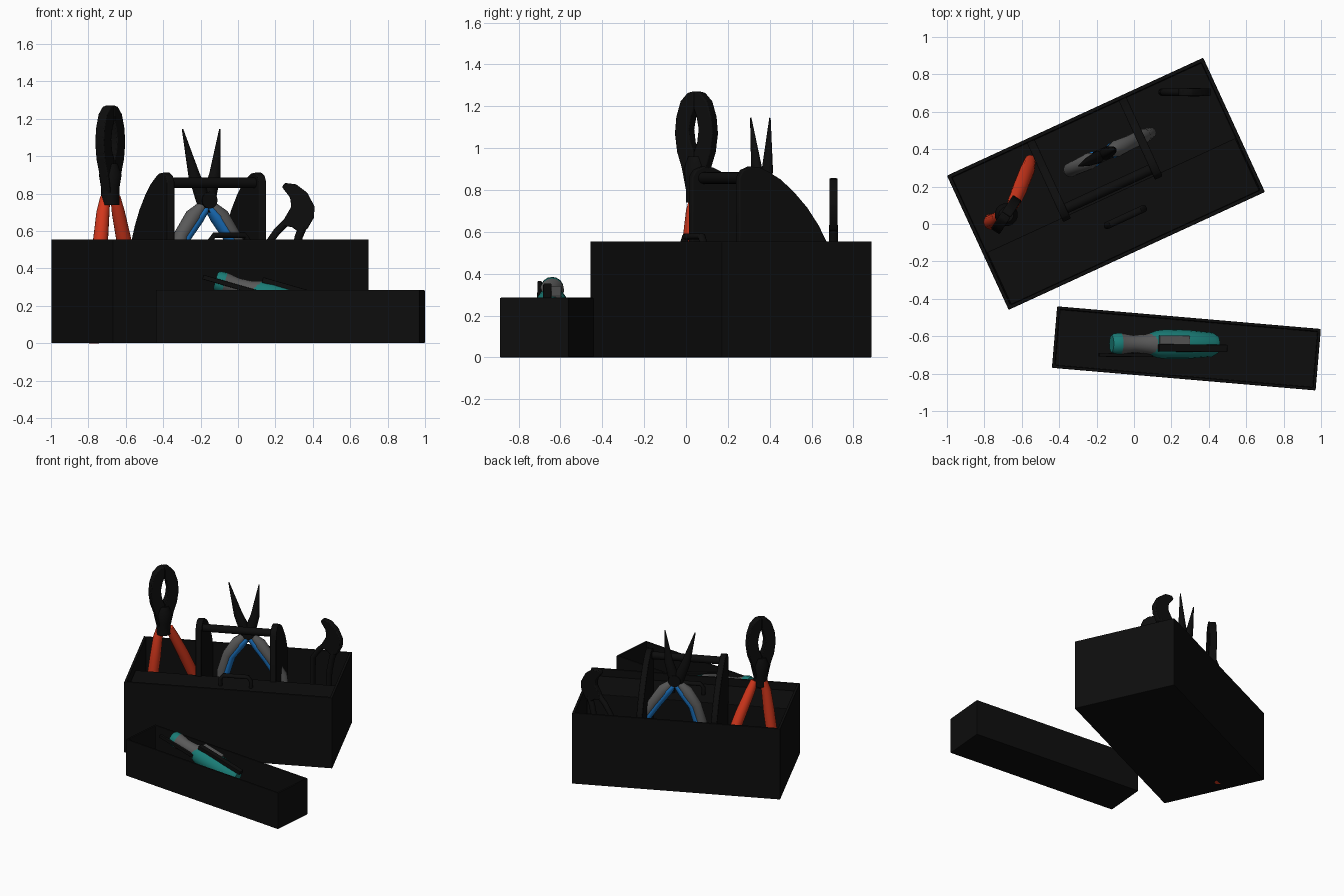
import bpy, bmesh, math
from mathutils import Matrix, Vector

if "Cube" in bpy.data.objects:
    bpy.data.objects.remove(bpy.data.objects["Cube"])


def material(name, rgb):
    m = bpy.data.materials.new(name)
    m.diffuse_color = (*rgb, 1)
    m.use_nodes = True
    m.node_tree.nodes["Principled BSDF"].inputs["Base Color"].default_value = m.diffuse_color
    return m


BLACK = material("black", (0.004, 0.004, 0.004))
RED = material("red", (0.68, 0.04, 0.012))
BLUE = material("blue", (0.01, 0.16, 0.5))
TEAL = material("teal", (0.01, 0.2, 0.18))
GREY = material("grey", (0.1, 0.1, 0.1))


def finish(name, bm, mat, matrix=Matrix(), bevel=0.0, smooth=False):
    bmesh.ops.recalc_face_normals(bm, faces=bm.faces)
    me = bpy.data.meshes.new(name)
    bm.to_mesh(me)
    bm.free()
    ob = bpy.data.objects.new(name, me)
    bpy.context.collection.objects.link(ob)
    ob.matrix_world = matrix
    me.materials.append(mat)
    if bevel:
        b = ob.modifiers.new("bevel", 'BEVEL')
        b.width, b.segments = bevel, 2
    if smooth:
        bpy.context.view_layer.objects.active = ob
        ob.select_set(True)
        bpy.ops.object.shade_smooth_by_angle(angle=math.radians(40))
        ob.select_set(False)
    return ob


def block(name, size, loc, mat, matrix, bevel=0.004):
    bm = bmesh.new()
    bmesh.ops.create_cube(bm, size=1)
    bmesh.ops.scale(bm, vec=size, verts=bm.verts)
    bmesh.ops.translate(bm, vec=loc, verts=bm.verts)
    return finish(name, bm, mat, matrix, bevel)


def open_box(name, length, width, height, wall, mat, matrix):
    bm = bmesh.new()
    bmesh.ops.create_cube(bm, size=1)
    bmesh.ops.scale(bm, vec=(length, width, height), verts=bm.verts)
    bmesh.ops.translate(bm, vec=(0, 0, height / 2), verts=bm.verts)
    top = max(bm.faces, key=lambda f: f.calc_center_median().z)
    bmesh.ops.inset_region(bm, faces=[top], thickness=wall)
    inner = bmesh.ops.extrude_face_region(bm, geom=[top])["geom"]
    bmesh.ops.translate(bm, vec=(0, 0, wall - height),
                        verts=[g for g in inner if isinstance(g, bmesh.types.BMVert)])
    bmesh.ops.delete(bm, geom=[top], context='FACES_ONLY') if top.is_valid else None
    return finish(name, bm, mat, matrix, 0.005)


def plate(name, pts, thick, mat, matrix, bevel=0.006):
    """Outline in local x-z, centred thickness along local y."""
    bm = bmesh.new()
    f = bm.faces.new([bm.verts.new((x, -thick / 2, z)) for x, z in pts])
    g = bmesh.ops.extrude_face_region(bm, geom=[f])["geom"]
    bmesh.ops.translate(bm, vec=(0, thick, 0),
                        verts=[v for v in g if isinstance(v, bmesh.types.BMVert)])
    return finish(name, bm, mat, matrix, bevel, True)


def tube(name, pts, radii, mat, matrix=Matrix(), squash=1.0, n=16):
    """Loft of rings along a path; squash scales the ring's width along y."""
    bm = bmesh.new()
    pts = [Vector(p) for p in pts]
    rings = []
    for i, p in enumerate(pts):
        t = (pts[min(i + 1, len(pts) - 1)] - pts[max(i - 1, 0)]).normalized()
        side = Vector((0, 1, 0))
        side = (side - t * side.dot(t)).normalized()
        up = t.cross(side)
        rings.append([bm.verts.new(p + radii[i] * (math.cos(a) * up + squash * math.sin(a) * side))
                      for a in (2 * math.pi * k / n for k in range(n))])
    for a, b in zip(rings, rings[1:]):
        for k in range(n):
            bm.faces.new((a[k], a[(k + 1) % n], b[(k + 1) % n], b[k]))
    bm.faces.new(rings[0])
    bm.faces.new(rings[-1])
    return finish(name, bm, mat, matrix, 0, True)


def frame(x, y, degrees):
    return Matrix.Translation((x, y, 0)) @ Matrix.Rotation(math.radians(degrees), 4, 'Z')


# Main toolbox with dividers and carrying bar
BOX = frame(-0.15, 0.215, 24.7)
open_box("toolbox", 1.508, 0.79, 0.555, 0.028, BLACK, BOX)
side = [(-0.09, 0.02), (-0.09, 0.86), (-0.07, 0.895), (-0.03, 0.912), (0.02, 0.908), (0.06, 0.89),
        (0.13, 0.85), (0.20, 0.79), (0.27, 0.715), (0.33, 0.63), (0.375, 0.545), (0.375, 0.02)]
for s, label in ((-1, "left"), (1, "right")):
    m = BOX @ Matrix.Translation((s * 0.27, 0, 0)) @ Matrix.Rotation(math.pi / 2, 4, 'Z')
    plate(label + "_handle_plate", side, 0.045, BLACK, m)
tube("carry_bar", [(-0.27, -0.03, 0.857), (0.27, -0.03, 0.857)], [0.028] * 2, BLACK, BOX)
block("long_divider", (1.46, 0.025, 0.48), (0, -0.08, 0.26), BLACK, BOX)

# Front compartment cover with a lifting handle
block("compartment_cover", (1.46, 0.3, 0.02), (0, -0.225, 0.49), BLACK, BOX)
tube("cover_handle", [(-0.09, -0.205, 0.49), (-0.09, -0.205, 0.55), (-0.07, -0.205, 0.578),
                      (0.11, -0.205, 0.578), (0.13, -0.205, 0.55), (0.13, -0.205, 0.49)],
     [0.015] * 6, BLACK, BOX, 1.3)

# Loose tray in front
TRAY = frame(0.28, -0.665, -4.9)
open_box("loose_tray", 1.415, 0.33, 0.285, 0.022, BLACK, TRAY)

# Red-handled pliers
P = frame(-0.683, 0.05, 56.5)
jaw = [(0, 1.272), (0.035, 1.265), (0.075, 1.225), (0.1, 1.15), (0.108, 1.07), (0.095, 0.98),
       (0.07, 0.91), (0.045, 0.80), (0, 0.80), (0, 0.98), (0.02, 1.03), (0.028, 1.09), (0.016, 1.15), (0, 1.19)]
for s, label in ((-1, "left"), (1, "right")):
    plate(label + "_plier_jaw", [(s * x, z) for x, z in jaw], 0.055, BLACK, P)
tube("plier_neck", [(0, 0, 0.74), (0, 0, 0.83), (0, 0, 0.90), (0, 0, 0.96)],
     [0.05, 0.05, 0.062, 0.04], BLACK, P)
tube("plier_grip_a", [(-0.71, 0.05, 0.78), (-0.722, 0.035, 0.70), (-0.735, 0.022, 0.55),
                      (-0.765, 0.01, 0.3), (-0.77, 0.025, 0.0)],
     [0.027, 0.035, 0.04, 0.04, 0.028], RED)
tube("plier_grip_b", [(-0.655, 0.085, 0.78), (-0.64, 0.12, 0.70), (-0.61, 0.19, 0.55),
                      (-0.57, 0.29, 0.32), (-0.555, 0.34, 0.12)],
     [0.027, 0.035, 0.04, 0.04, 0.03], RED)

# Needle-nose pliers with grey and blue grips
N = frame(-0.165, 0.37, 24.7)
for s, label, tip, end in ((-1, "left", -0.145, -0.20), (1, "right", 0.075, 0.28)):
    tube(label + "_needle_jaw", [(s * 0.012, 0, 0.70), (s * 0.025 - 0.01, 0, 0.80),
                                 (tip * 0.45 + s * 0.012, 0, 0.90), (tip, 0, 1.145)],
         [0.03, 0.04, 0.032, 0.004], BLACK, N, 0.8)
    path = [(s * 0.03, 0, 0.735), (s * 0.08, 0, 0.68), (s * 0.15, 0, 0.58),
            (end * 0.6 + s * 0.07, 0, 0.45), (end, 0, 0.2)]
    tube(label + "_needle_grip", path, [0.025, 0.045, 0.04, 0.04, 0.03], GREY, N)
    inner = [(x - s * 0.026, y, z - 0.008) for x, y, z in path]
    tube(label + "_needle_grip_inlay", inner, [0.02, 0.034, 0.03, 0.03, 0.022], BLUE, N, 1.25)
tube("needle_pivot", [(0, -0.035, 0.765), (0.001, 0.035, 0.765)], [0.045] * 2, BLACK, N)

# Dark gripping pliers at the back corner
W = frame(0, 0.705, 0)
claw = [(0.235, 0.835), (0.25, 0.857), (0.31, 0.85), (0.37, 0.805), (0.41, 0.73), (0.405, 0.67),
        (0.37, 0.61), (0.33, 0.59), (0.29, 0.62), (0.235, 0.63), (0.25, 0.67), (0.285, 0.73),
        (0.278, 0.78)]
plate("grip_head", claw, 0.04, BLACK, W)
tube("grip_arm_left", [(0.27, 0, 0.66), (0.21, 0, 0.60), (0.16, 0, 0.53), (0.15, 0, 0.15)],
     [0.02] * 4, BLACK, W)
tube("grip_arm_right", [(0.35, 0, 0.63), (0.325, 0, 0.57), (0.30, 0, 0.45), (0.29, 0, 0.15)],
     [0.022] * 4, BLACK, W)

# Teal and grey hand tool leaning in the tray
K = frame(-0.12, -0.64, -0.5) @ Matrix.Translation((0, 0, 0.335)) @ Matrix.Rotation(0.28, 4, 'Y')
tube("tool_end_cap", [(0, 0, 0), (0.012, 0, 0), (0.05, 0, 0)], [0.045, 0.055, 0.058], TEAL, K)
tube("tool_grip", [(0.05, 0, 0), (0.12, 0, 0), (0.19, 0, 0), (0.24, 0, 0)],
     [0.058, 0.047, 0.052, 0.066], GREY, K)
tube("tool_body", [(0.19, 0, 0), (0.25, 0, 0), (0.30, 0, 0), (0.42, 0, 0), (0.56, 0, 0), (0.59, 0, 0)],
     [0.048, 0.069, 0.075, 0.074, 0.062, 0.045], TEAL, K, 1.05)
block("tool_side_panel", (0.17, 0.05, 0.02), (0.33, 0.022, 0.068), GREY, K)
block("tool_top_rail", (0.38, 0.04, 0.03), (0.43, -0.02, 0.073), BLACK, K)
block("tool_front_rail", (0.3, 0.02, 0.025), (0.08, -0.06, 0.0), BLACK, K)
